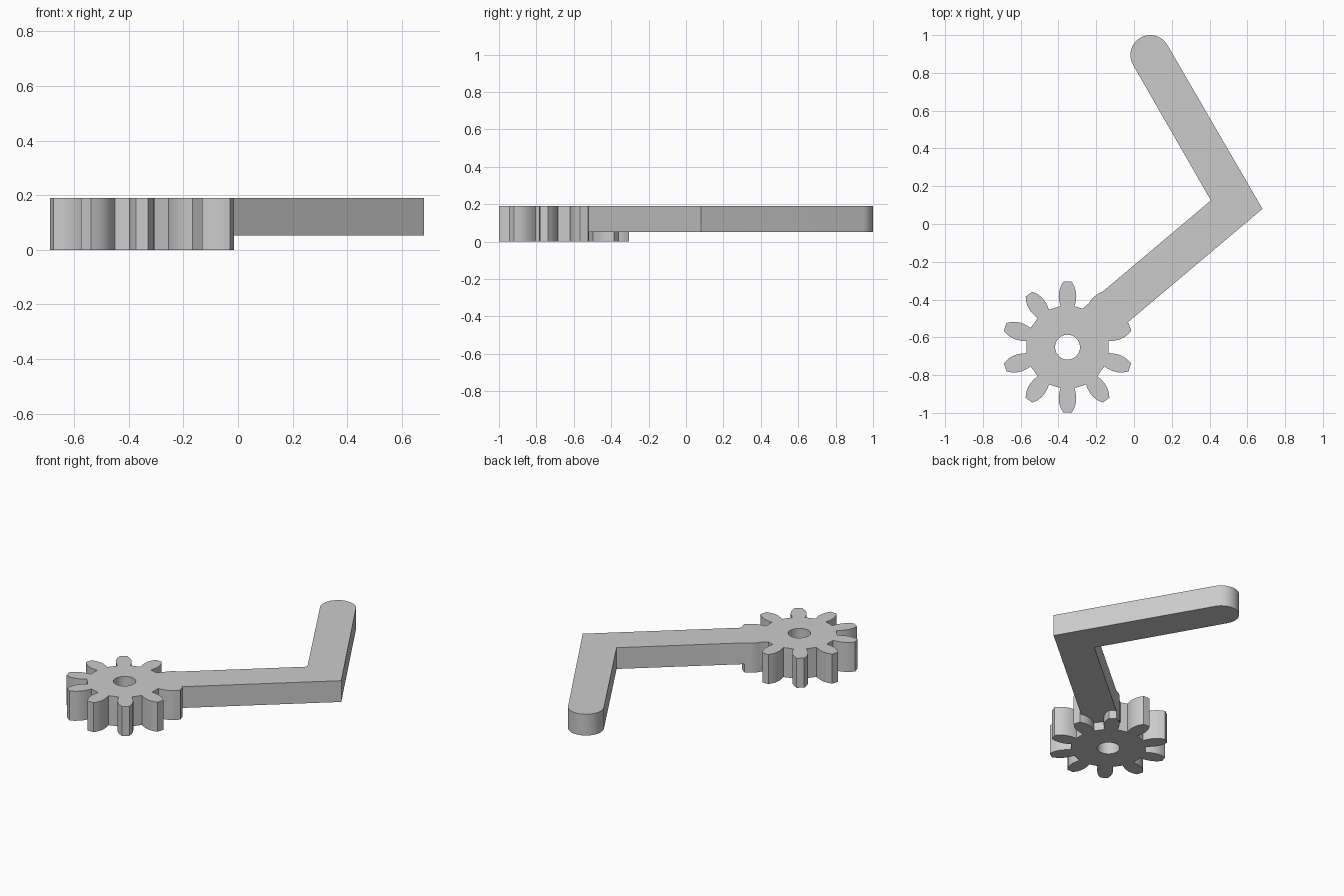
import bpy
import bmesh
from math import cos, sin, radians, pi
from mathutils import Vector, Matrix

cube = bpy.data.objects.get("Cube")
if cube:
    bpy.data.objects.remove(cube, do_unlink=True)

TOP = 0.19
HUB = Vector((-0.352, -0.652))
TEETH = 10

grey = bpy.data.materials.new("light grey")
grey.use_nodes = True
grey.diffuse_color = (0.6, 0.6, 0.6, 1)
grey.node_tree.nodes["Principled BSDF"].inputs["Base Color"].default_value = (0.6, 0.6, 0.6, 1)


def prism(name, outline, bottom, top):
    """Extrude a counter-clockwise outline upwards."""
    bm = bmesh.new()
    face = bm.faces.new([bm.verts.new((p[0], p[1], bottom)) for p in outline])
    grown = bmesh.ops.extrude_face_region(bm, geom=[face], use_keep_orig=True)
    verts = [v for v in grown["geom"] if isinstance(v, bmesh.types.BMVert)]
    bmesh.ops.translate(bm, verts=verts, vec=(0, 0, top - bottom))
    bmesh.ops.recalc_face_normals(bm, faces=bm.faces)
    mesh = bpy.data.meshes.new(name)
    bm.to_mesh(mesh)
    bm.free()
    mesh.materials.append(grey)
    obj = bpy.data.objects.new(name, mesh)
    bpy.context.collection.objects.link(obj)
    return obj


def combine(target, other, operation):
    """Apply a boolean and remove the helper."""
    bpy.context.view_layer.objects.active = target
    mod = target.modifiers.new(operation.lower(), 'BOOLEAN')
    mod.operation = operation
    mod.solver = 'EXACT'
    mod.object = other
    bpy.ops.object.modifier_apply(modifier=mod.name)
    bpy.data.objects.remove(other, do_unlink=True)


def circle(centre, radius, start, end, steps):
    angles = [radians(start + (end - start) * i / steps) for i in range(steps + 1)]
    return [centre + radius * Vector((cos(a), sin(a))) for a in angles]


# Gear: one tooth flank (radius, half width), mirrored and repeated
flank = [(0.217, 0.037), (0.24, 0.043), (0.27, 0.0465), (0.297, 0.044),
         (0.322, 0.036), (0.347, 0.022)]
tooth = [Vector((r, -w)) for r, w in flank] + [Vector((r, w)) for r, w in reversed(flank)]
gear_outline = []
for i in range(TEETH):
    turn = Matrix.Rotation(pi / 2 + 2 * pi * i / TEETH, 2)
    gear_outline += [HUB + turn @ p for p in tooth]
crank = prism("gear_with_crank_arm", gear_outline, 0, TOP)

# Bent arm with a round end
half = 0.105
lower = Vector((cos(radians(40)), sin(radians(40))))
side = Vector((-lower.y, lower.x)) * half
start = HUB + lower * 0.13
arm_outline = [start + side, start - side, Vector((0.68, 0.08))]
arm_outline += circle(Vector((0.086, 0.895)), half, 30, 210, 24)
arm_outline.append(Vector((0.407, 0.125)))
arm = prism("arm", arm_outline, 0.053, TOP)
combine(crank, arm, 'UNION')

# Shaft hole
bore = prism("bore", circle(HUB, 0.066, 0, 360, 32)[:-1], -0.1, TOP + 0.1)
combine(crank, bore, 'DIFFERENCE')

# Smooth curved walls, crisp edges
bpy.ops.object.select_all(action='DESELECT')
crank.select_set(True)
bpy.context.view_layer.objects.active = crank
bpy.ops.object.shade_smooth_by_angle(angle=radians(30))
